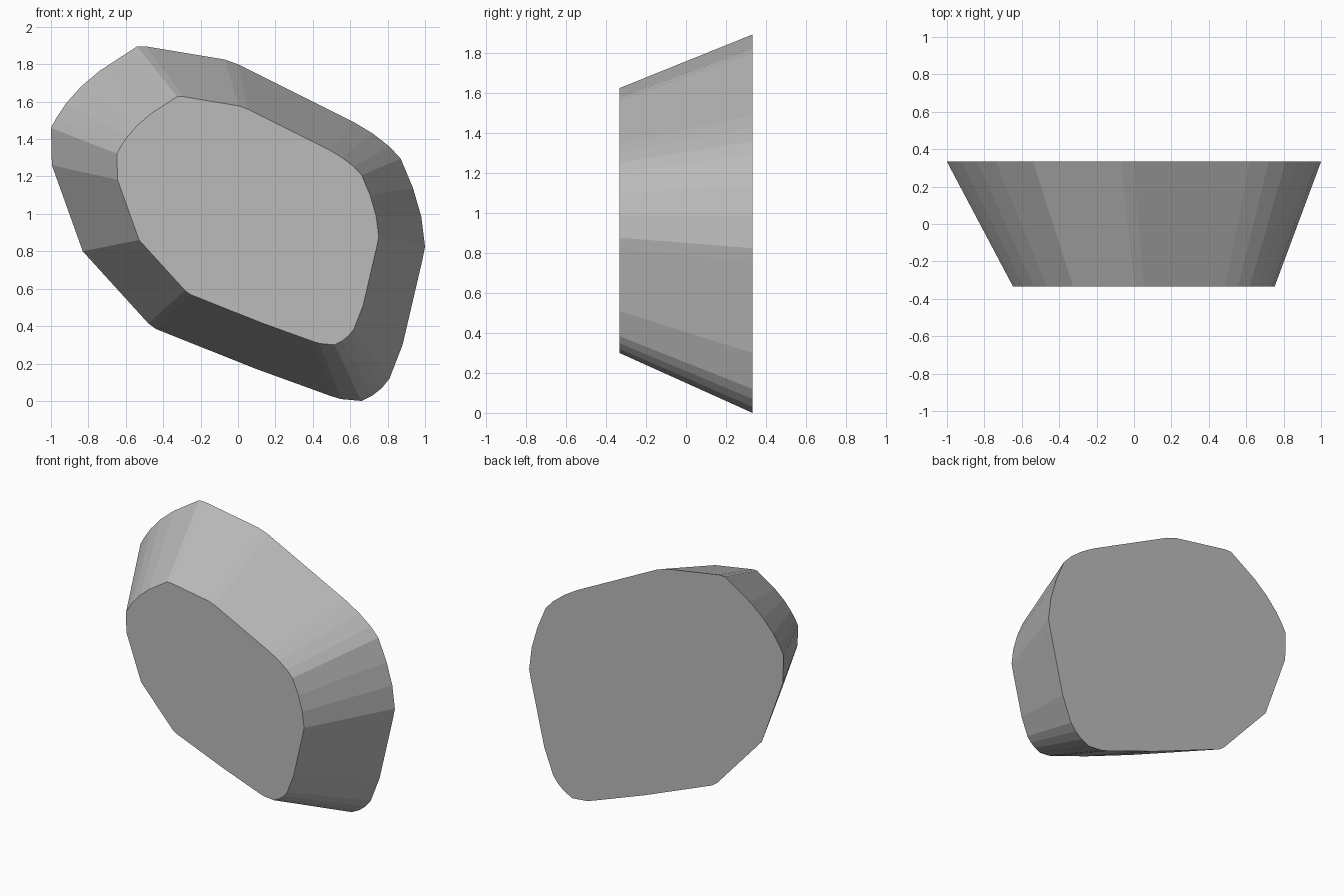
import bpy, bmesh

if "Cube" in bpy.data.objects:
    bpy.data.objects.remove(bpy.data.objects["Cube"])

# Outline of the wide back face (x, z)
outline = [(-1, 1.46), (-0.97, 1.515), (-0.92, 1.59), (-0.84, 1.68), (-0.74, 1.765),
           (-0.54, 1.895), (-0.49, 1.895), (-0.40, 1.88), (-0.07, 1.825), (0, 1.80),
           (0.62, 1.49), (0.72, 1.43), (0.81, 1.36), (0.87, 1.295), (0.935, 1.14),
           (0.98, 0.985), (1, 0.825), (0.985, 0.75), (0.88, 0.30), (0.81, 0.12),
           (0.77, 0.07), (0.72, 0.03), (0.66, 0), (0.55, 0.01), (0.50, 0.025),
           (0.10, 0.17), (-0.44, 0.385), (-0.48, 0.415), (-0.83, 0.80), (-0.995, 1.26)]

# Tapered stone: the outline shrinks toward the front
DEPTH, TAPER, SHIFT_X, SHIFT_Z = 0.333, 0.70, 0.0525, 0.30
bm = bmesh.new()
back = [bm.verts.new((x, DEPTH, z)) for x, z in outline]
front = [bm.verts.new((x * TAPER + SHIFT_X, -DEPTH, z * TAPER + SHIFT_Z)) for x, z in outline]
bm.faces.new(back)
bm.faces.new(front)
for i in range(len(outline)):
    j = (i + 1) % len(outline)
    bm.faces.new((back[i], back[j], front[j], front[i]))
bmesh.ops.recalc_face_normals(bm, faces=bm.faces)

mesh = bpy.data.meshes.new("stone")
bm.to_mesh(mesh)
bm.free()
stone = bpy.data.objects.new("stone", mesh)
bpy.context.collection.objects.link(stone)

# Plain grey colour
grey = bpy.data.materials.new("stone_grey")
grey.diffuse_color = (0.5, 0.5, 0.5, 1)
grey.use_nodes = True
grey.node_tree.nodes["Principled BSDF"].inputs["Base Color"].default_value = grey.diffuse_color
mesh.materials.append(grey)
